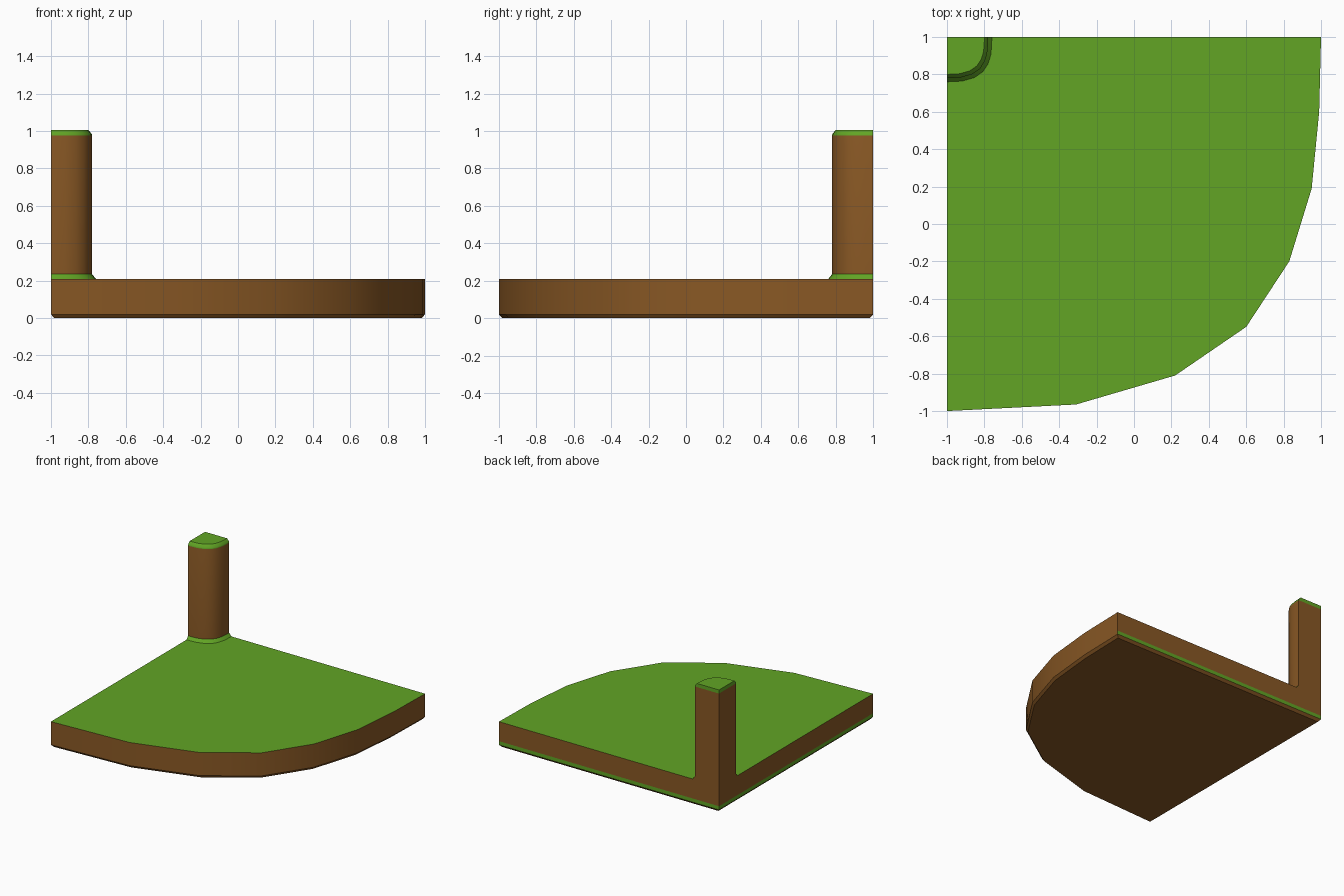
import bpy, bmesh
from mathutils import Vector

if "Cube" in bpy.data.objects:
    bpy.data.objects.remove(bpy.data.objects["Cube"])


def colour(name, rgb):
    m = bpy.data.materials.new(name)
    m.diffuse_color = (*rgb, 1)
    m.use_nodes = True
    m.node_tree.nodes["Principled BSDF"].inputs["Base Color"].default_value = m.diffuse_color
    return m


BROWN, GREEN = 0, 1
MATS = [colour("brown", (0.250, 0.098, 0.018)),
        colour("green", (0.122, 0.376, 0.018))]

# rounded quarter outline, measured from the corner at (-1, 1)
OUTLINE = [(0, 2), (0.69, 1.965), (1.22, 1.81), (1.60, 1.55),
           (1.83, 1.2), (1.95, 0.81), (1.99, 0.40), (2, 0)]


def loop_points(radius, shrink=1.0):
    s = radius / 2
    pts = [(-1, 1)] + [(-1 + u * s, 1 - v * s) for u, v in OUTLINE]
    return [(x * shrink, y * shrink) for x, y in pts]


def loft(name, levels, bands, caps):
    """levels: (z, radius, shrink); bands: (curved side, flat side) colours; caps: bottom, top."""
    bm = bmesh.new()
    loops = [[bm.verts.new((x, y, z)) for x, y in loop_points(r, k)] for z, r, k in levels]
    n = len(loops[0])
    for lo, hi, (curved, flat) in zip(loops, loops[1:], bands):
        for i in range(n):
            j = (i + 1) % n
            f = bm.faces.new((lo[i], lo[j], hi[j], hi[i]))
            f.material_index = flat if i in (0, n - 1) else curved
    for ring, mat in ((loops[0][::-1], caps[0]), (loops[-1], caps[1])):
        if mat is not None:
            bm.faces.new(ring).material_index = mat
    bmesh.ops.recalc_face_normals(bm, faces=bm.faces)
    me = bpy.data.meshes.new(name)
    bm.to_mesh(me)
    bm.free()
    for m in MATS:
        me.materials.append(m)
    ob = bpy.data.objects.new(name, me)
    bpy.context.collection.objects.link(ob)
    bpy.ops.object.select_all(action='DESELECT')
    ob.select_set(True)
    bpy.context.view_layer.objects.active = ob
    bpy.ops.object.shade_smooth_by_angle(angle=0.6)
    return ob


# quarter slab with a bevelled underside and a green strip low on the flat sides
loft("base_slab",
     [(0, 2, 0.982), (0.02, 2, 1), (0.05, 2, 1), (0.21, 2, 1)],
     [(BROWN, BROWN), (BROWN, GREEN), (BROWN, BROWN)],
     (BROWN, GREEN))

# corner post with a green flared foot and a green bevelled cap
loft("corner_post",
     [(0.21, 0.24, 1), (0.235, 0.22, 1), (0.975, 0.22, 1), (0.985, 0.218, 1), (1.005, 0.20, 1)],
     [(GREEN, BROWN), (BROWN, BROWN), (GREEN, GREEN), (GREEN, GREEN)],
     (None, GREEN))
